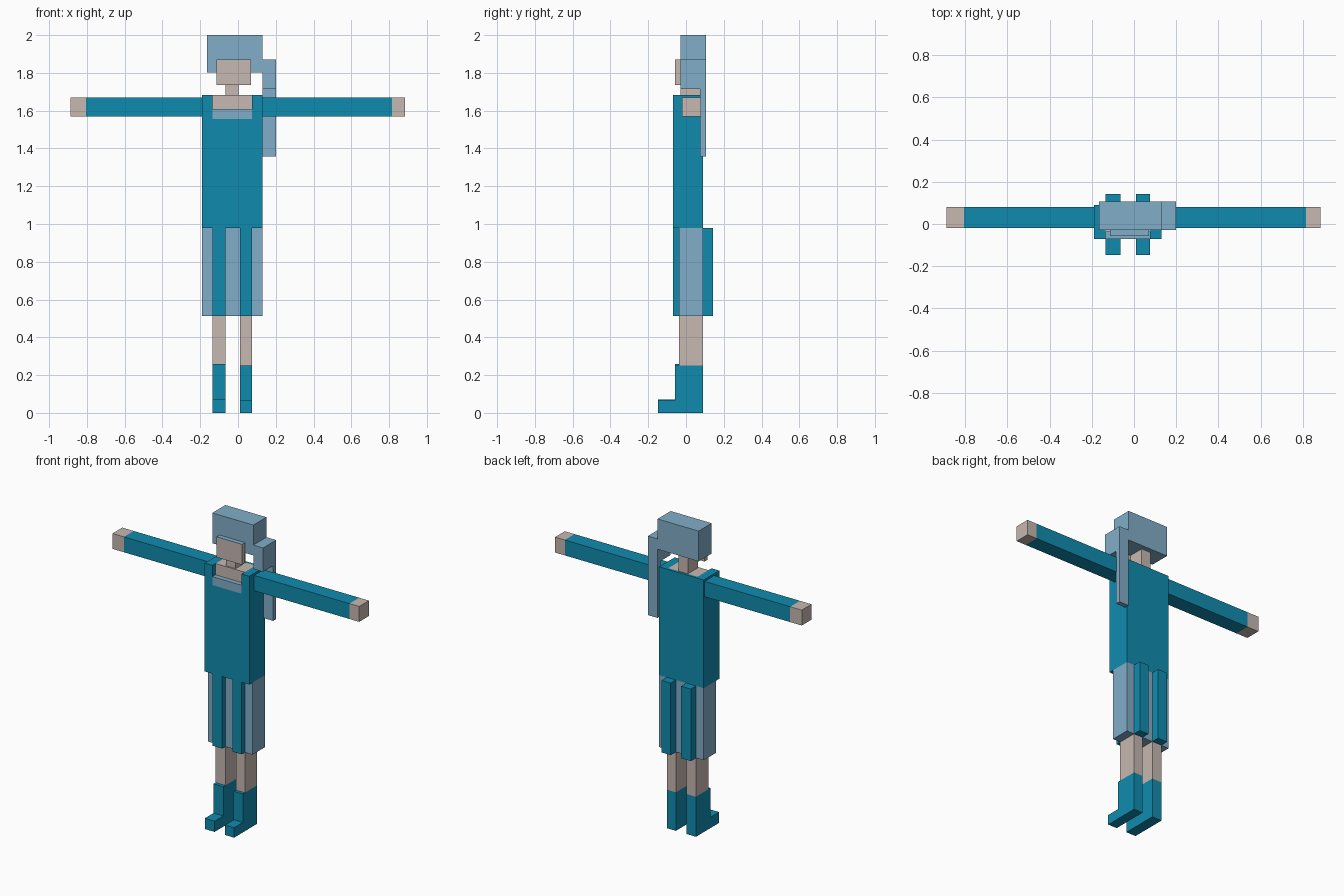
import bpy
import bmesh

if "Cube" in bpy.data.objects:
    bpy.data.objects.remove(bpy.data.objects["Cube"])


def material(name, rgb):
    m = bpy.data.materials.new(name)
    m.diffuse_color = (*rgb, 1)
    m.use_nodes = True
    m.node_tree.nodes["Principled BSDF"].inputs["Base Color"].default_value = m.diffuse_color
    return m


SKIN = material("skin", (0.57, 0.48, 0.44))
LIGHT = material("light_blue", (0.22, 0.42, 0.58))
TEAL = material("teal", (0.005, 0.26, 0.43))


def box(name, x, y, z, mat):
    """Box between the given (low, high) limits on each axis."""
    bm = bmesh.new()
    bmesh.ops.create_cube(bm, size=1)
    for v in bm.verts:
        v.co = [lim[0] if c < 0 else lim[1] for c, lim in zip(v.co, (x, y, z))]
    mesh = bpy.data.meshes.new(name)
    bm.to_mesh(mesh)
    bm.free()
    mesh.materials.append(mat)
    ob = bpy.data.objects.new(name, mesh)
    bpy.context.collection.objects.link(ob)
    return ob


def profile_x(name, x, pts, mat):
    """Extrude a (y, z) side profile across the x range."""
    bm = bmesh.new()
    face = bm.faces.new([bm.verts.new((x[0], y, z)) for y, z in pts])
    ext = bmesh.ops.extrude_face_region(bm, geom=[face], use_keep_orig=True)
    for v in ext["geom"]:
        if isinstance(v, bmesh.types.BMVert):
            v.co.x = x[1]
    bmesh.ops.recalc_face_normals(bm, faces=bm.faces)
    mesh = bpy.data.meshes.new(name)
    bm.to_mesh(mesh)
    bm.free()
    mesh.materials.append(mat)
    ob = bpy.data.objects.new(name, mesh)
    bpy.context.collection.objects.link(ob)
    return ob


BODY_X = (-0.19, 0.13)
NECK_X = (-0.135, 0.075)
LEGS = {"right": ((-0.135, -0.065), 0.26, 0.07), "left": ((0.01, 0.075), 0.25, 0.065)}

# Head: hair cap, side lock with hanging tail, face, neck
box("hair_cap", (-0.165, 0.13), (-0.028, 0.106), (1.803, 2.0), LIGHT)
profile_x("side_hair", (0.13, 0.20),
          [(-0.028, 1.715), (0.075, 1.715), (0.075, 1.357),
           (0.106, 1.357), (0.106, 1.87), (-0.028, 1.87)], LIGHT)
box("face", (-0.113, 0.07), (-0.058, -0.028), (1.737, 1.867), SKIN)
box("fringe", (-0.113, 0.07), (-0.058, -0.028), (1.867, 1.87), LIGHT)
box("neck", (-0.065, 0.003), (-0.028, 0.074), (1.683, 1.803), SKIN)

# Torso with a recessed neckline between two shoulders
box("torso", BODY_X, (-0.07, 0.09), (0.98, 1.555), TEAL)
for side, x in (("right", (BODY_X[0], NECK_X[0])), ("left", (NECK_X[1], BODY_X[1]))):
    box(side + "_shoulder", x, (-0.07, 0.09), (1.555, 1.683), TEAL)
box("collar_trim", NECK_X, (-0.07, -0.038), (1.555, 1.61), LIGHT)
box("chest", NECK_X, (-0.038, 0.074), (1.555, 1.683), SKIN)
box("upper_back", NECK_X, (0.074, 0.09), (1.555, 1.683), TEAL)

# Arms held straight out
for side, inner, cuff, tip in (("right", -0.19, -0.805, -0.888), ("left", 0.13, 0.815, 0.885)):
    box(side + "_sleeve", sorted((inner, cuff)), (-0.02, 0.08), (1.57, 1.67), TEAL)
    box(side + "_hand", sorted((cuff, tip)), (-0.02, 0.08), (1.57, 1.67), SKIN)

# Skirt with raised bands front and back
box("skirt", BODY_X, (-0.037, 0.09), (0.512, 0.98), LIGHT)
for side, (x, top, toe) in LEGS.items():
    box(side + "_front_band", x, (-0.07, -0.037), (0.512, 0.98), TEAL)
    box(side + "_back_band", x, (0.09, 0.143), (0.512, 0.98), TEAL)
    # Legs and boots
    box(side + "_leg", x, (-0.037, 0.09), (top, 0.512), SKIN)
    profile_x(side + "_boot", x,
              [(-0.147, 0), (0.09, 0), (0.09, top),
               (-0.058, top), (-0.058, toe), (-0.147, toe)], TEAL)
